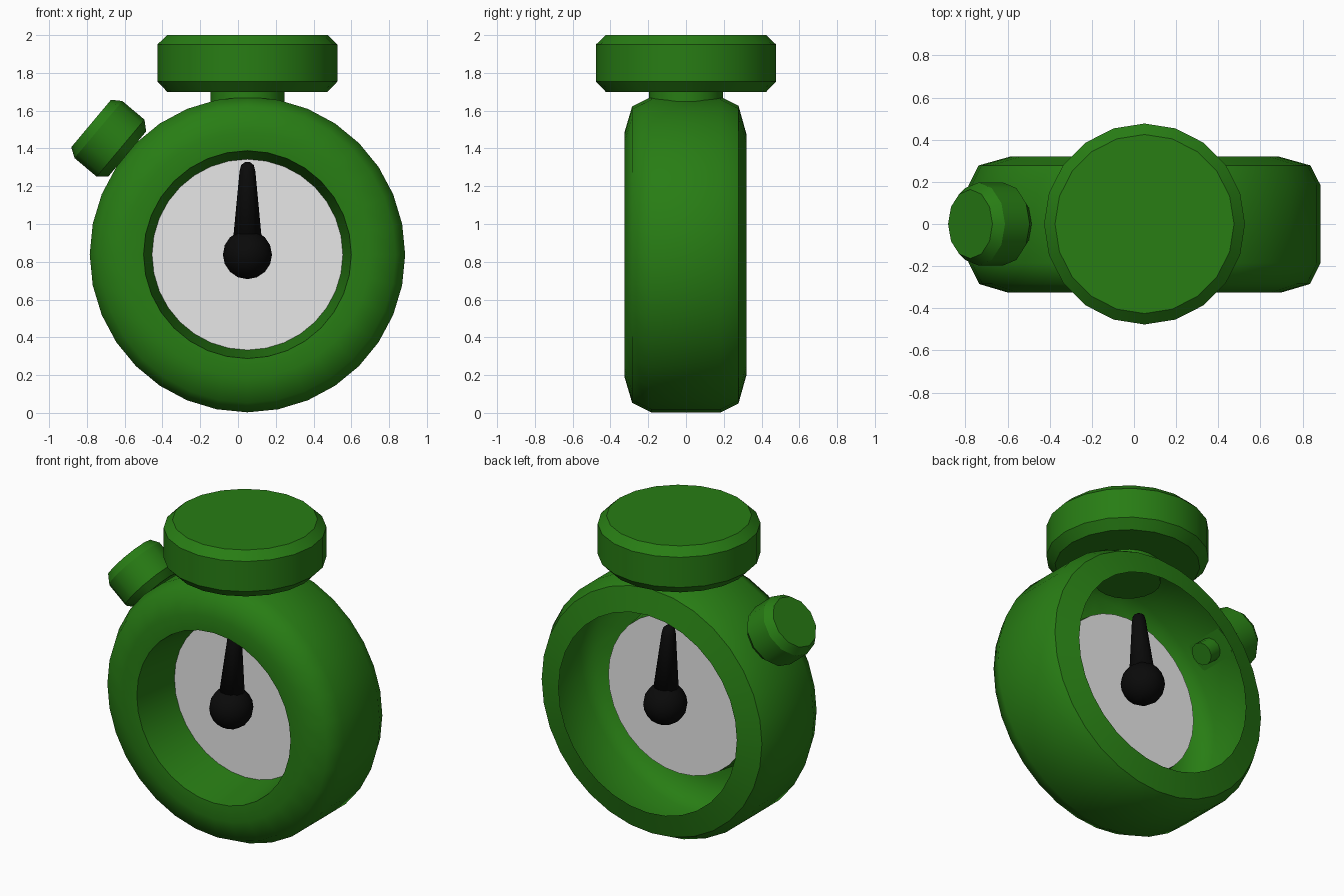
import bpy, bmesh, math
from mathutils import Vector

if "Cube" in bpy.data.objects:
    bpy.data.objects.remove(bpy.data.objects["Cube"])


def material(name, rgb):
    m = bpy.data.materials.new(name)
    m.diffuse_color = (*rgb, 1)
    m.use_nodes = True
    m.node_tree.nodes["Principled BSDF"].inputs["Base Color"].default_value = m.diffuse_color
    return m


green = material("green", (0.021, 0.205, 0.007))
white = material("white", (0.8, 0.8, 0.8))
black = material("black", (0.003, 0.003, 0.003))

CX, CZ = 0.05, 0.838
CENTRE = Vector((CX, 0, CZ))


def lathe(name, profile, sides, origin, axis, mat, sharp=(), caps=True):
    """Spin (radius, height) points round an axis; rings listed in sharp stay creased."""
    rot = Vector(axis).to_track_quat('Z', 'Y')
    bm = bmesh.new()
    rings = []
    for r, h in profile:
        ring = []
        for i in range(sides):
            a = 2 * math.pi * i / sides
            p = Vector((r * math.cos(a), r * math.sin(a), h))
            ring.append(bm.verts.new(Vector(origin) + rot @ p))
        rings.append(ring)
    for a, b in zip(rings, rings[1:]):
        for i in range(sides):
            j = (i + 1) % sides
            bm.faces.new((a[i], a[j], b[j], b[i]))
    if caps:
        bm.faces.new(rings[0][::-1])
        if len(rings) > 1:
            bm.faces.new(rings[-1])
    for f in bm.faces:
        f.smooth = True
    for k in sharp:
        for i in range(sides):
            e = bm.edges.get((rings[k][i], rings[k][(i + 1) % sides]))
            e.smooth = False
    if len(rings) > 1:
        bmesh.ops.recalc_face_normals(bm, faces=bm.faces[:])
    me = bpy.data.meshes.new(name)
    bm.to_mesh(me)
    bm.free()
    me.materials.append(mat)
    ob = bpy.data.objects.new(name, me)
    bpy.context.collection.objects.link(ob)
    return ob


# Case: thin hollow shell with a lip running in to the dial, open at the back
lathe("case", [(0.505, 0.0), (0.55, -0.32), (0.65, -0.325), (0.785, -0.285),
               (0.835, -0.185), (0.835, 0.185), (0.788, 0.278), (0.638, 0.32)],
      32, CENTRE, (0, 1, 0), green, sharp=(1, 6), caps=False)

# Dial sheet
lathe("dial", [(0.506, 0.0)], 32, CENTRE, (0, -1, 0), white)

# Crown on top with its neck
lathe("crown", [(0.425, 1.70), (0.477, 1.755), (0.477, 1.95), (0.425, 2.0)],
      20, (CX, 0, 0), (0, 0, 1), green, sharp=(0, 1, 2, 3))
lathe("crown_neck", [(0.195, 1.59), (0.195, 1.72)],
      20, (CX, 0, 0), (0, 0, 1), green, sharp=(0, 1))

# Side push button with its stem
ang = math.radians(140)
out = (math.cos(ang), 0, math.sin(ang))
lathe("side_button", [(0.155, 0.83), (0.197, 0.877), (0.197, 1.03), (0.164, 1.08)],
      12, CENTRE, out, green, sharp=(0, 1, 2, 3))
lathe("side_button_stem", [(0.07, 0.74), (0.07, 0.86)],
      12, CENTRE, out, green, sharp=(0, 1))

# Hand and hub, on both faces of the dial
for side, s in (("front", -1), ("back", 1)):
    hub = CENTRE + Vector((0, s * 0.14, 0))
    arc = [math.radians(-80 + 20 * k) for k in range(9)]
    lathe(side + "_hub", [(0.13 * math.cos(t), 0.13 * math.sin(t)) for t in arc],
          16, hub, (0, s, 0), black)
    lathe(side + "_hand", [(0.078, 0.06), (0.042, 0.44), (0.034, 0.475), (0.015, 0.49)],
          12, hub, (0, -s * 0.08, 1), black)
